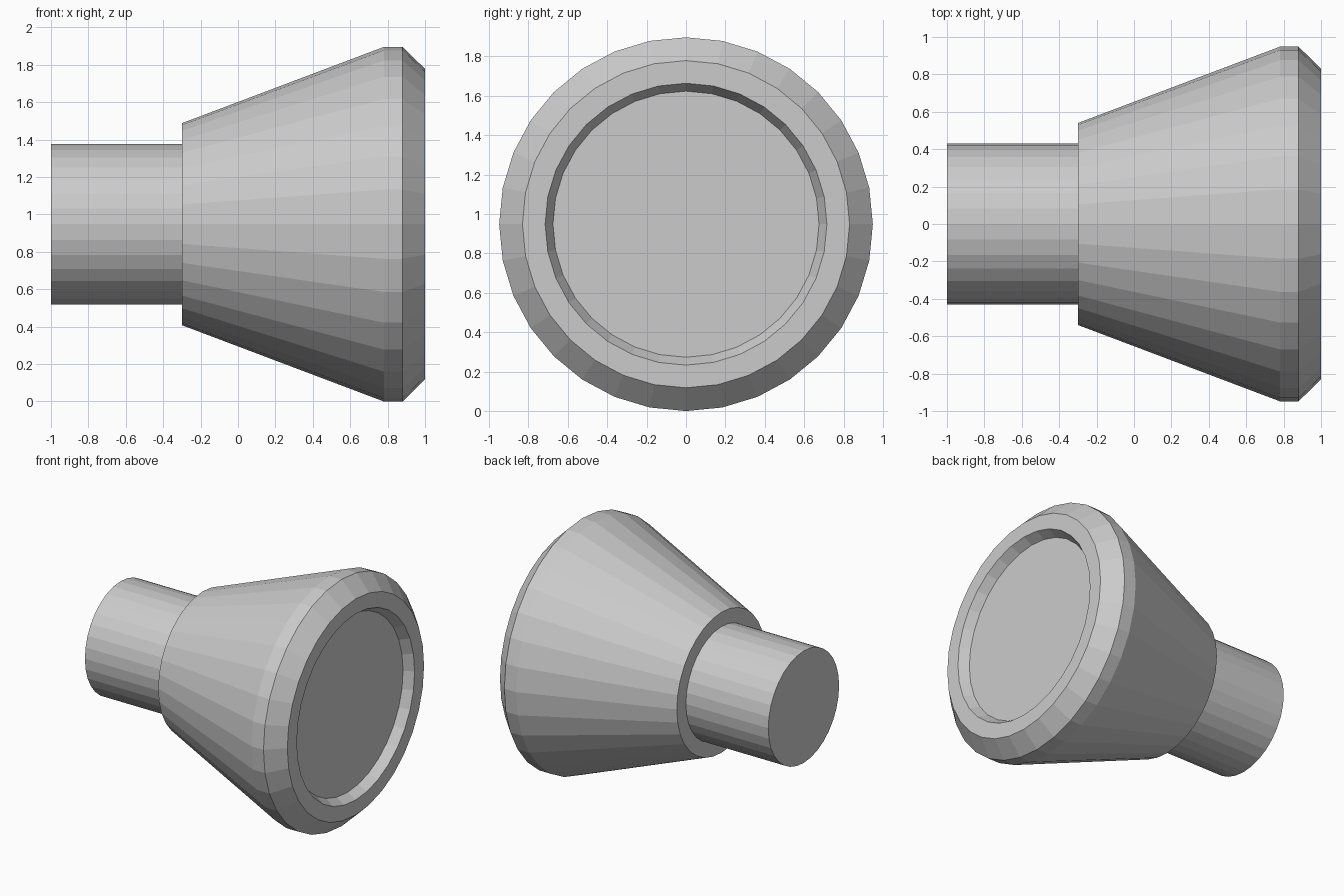
import bpy, bmesh, math

if "Cube" in bpy.data.objects:
    bpy.data.objects.remove(bpy.data.objects["Cube"])

SIDES = 32
AXIS_Z = 0.948


def lathe(name, profile):
    """Revolve (x, radius) points about a horizontal axis; cap both ends."""
    bm = bmesh.new()
    rings = []
    for x, r in profile:
        angles = [2 * math.pi * i / SIDES for i in range(SIDES)]
        rings.append([bm.verts.new((x, r * math.cos(a), AXIS_Z + r * math.sin(a)))
                      for a in angles])
    for a, b in zip(rings, rings[1:]):
        for i in range(SIDES):
            j = (i + 1) % SIDES
            bm.faces.new((a[i], a[j], b[j], b[i]))
    bm.faces.new(rings[0])
    bm.faces.new(rings[-1])
    bmesh.ops.recalc_face_normals(bm, faces=bm.faces)
    mesh = bpy.data.meshes.new(name)
    bm.to_mesh(mesh)
    bm.free()
    obj = bpy.data.objects.new(name, mesh)
    bpy.context.collection.objects.link(obj)
    return obj


# Plain cylindrical neck, butted against the back of the head
lathe("neck", [(-1.0, 0.43), (-0.3, 0.43)])

# Flared head: cone, short straight band, front chamfer, recessed face
lathe("flared_head", [
    (-0.3, 0.54), (0.78, 0.948), (0.88, 0.948),
    (1.0, 0.83), (1.0, 0.715), (0.93, 0.675),
])
